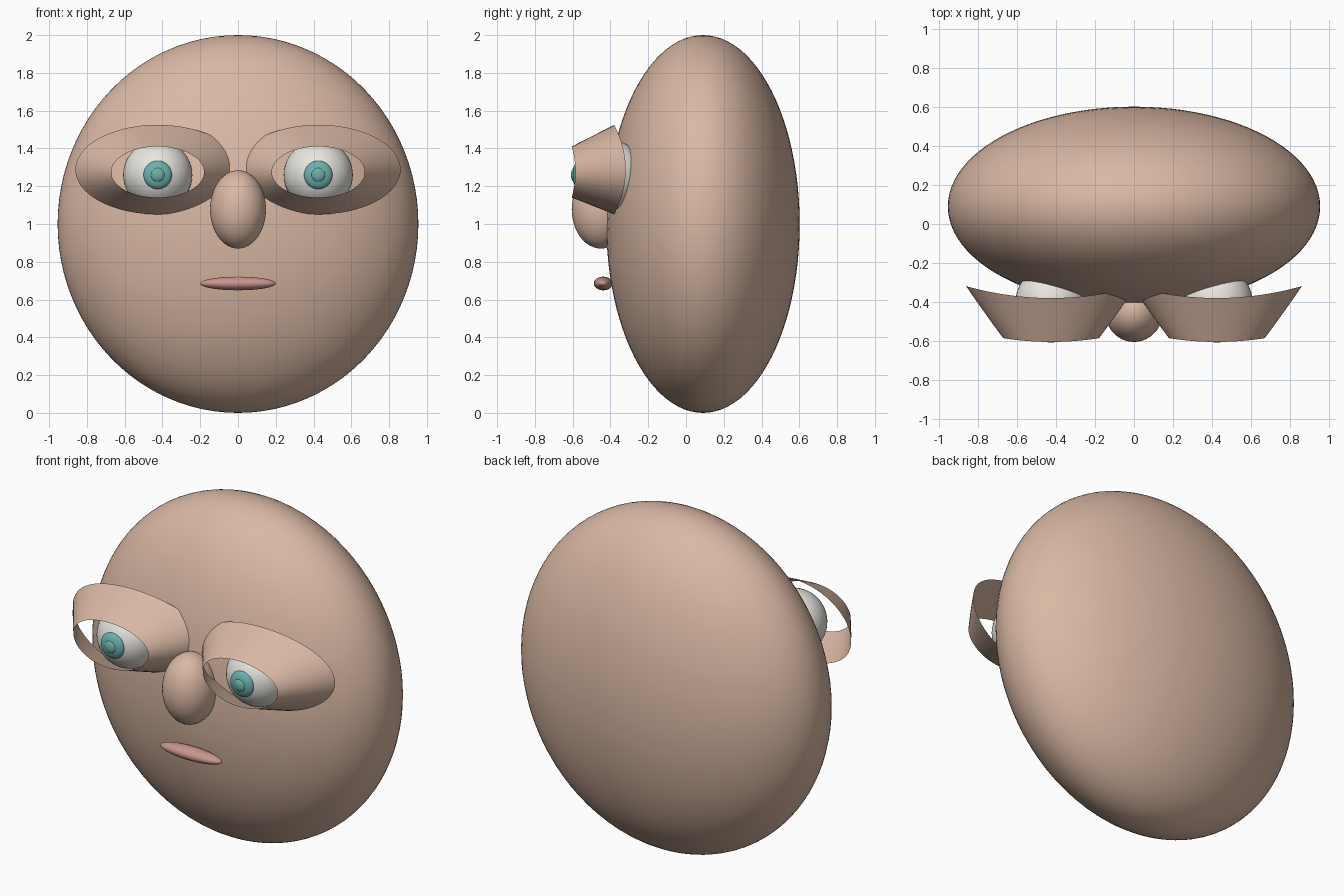
import bpy, bmesh
from math import cos, sin, pi

cube = bpy.data.objects.get("Cube")
if cube:
    bpy.data.objects.remove(cube, do_unlink=True)


def material(name, rgb):
    m = bpy.data.materials.new(name)
    m.use_nodes = True
    m.diffuse_color = (*rgb, 1)
    m.node_tree.nodes["Principled BSDF"].inputs["Base Color"].default_value = (*rgb, 1)
    return m


skin = material("skin", (0.70, 0.48, 0.37))
white = material("eye white", (0.80, 0.79, 0.75))
teal = material("iris teal", (0.15, 0.43, 0.43))
green = material("pupil green", (0.15, 0.43, 0.37))
pink = material("lip pink", (0.58, 0.30, 0.27))


def add_mesh(name, bm, mat):
    mesh = bpy.data.meshes.new(name)
    for f in bm.faces:
        f.smooth = True
    bm.to_mesh(mesh)
    bm.free()
    mesh.materials.append(mat)
    obj = bpy.data.objects.new(name, mesh)
    bpy.context.collection.objects.link(obj)
    return obj


def ellipsoid(name, center, radii, mat, segments=48):
    bm = bmesh.new()
    bmesh.ops.create_uvsphere(bm, u_segments=segments, v_segments=segments // 2, radius=1)
    bmesh.ops.scale(bm, vec=radii, verts=bm.verts)
    bmesh.ops.translate(bm, vec=center, verts=bm.verts)
    return add_mesh(name, bm, mat)


def eyelid(name, cx):
    # Open flared sleeve: narrow oval in front, wide oval behind, rims curved
    bm = bmesh.new()
    n, steps = 64, 6
    rings = []
    for s in range(steps + 1):
        t = s / steps
        rx = 0.246 + 0.19 * t
        rz = 0.135 + 0.102 * t
        ring = []
        for i in range(n):
            a = 2 * pi * i / n
            dx = rx * cos(a)
            y = -0.605 + 0.225 * t + 0.32 * dx * dx
            ring.append(bm.verts.new((cx + dx, y, 1.275 + 0.013 * t + rz * sin(a))))
        rings.append(ring)
    for r0, r1 in zip(rings, rings[1:]):
        for i in range(n):
            j = (i + 1) % n
            bm.faces.new((r0[i], r0[j], r1[j], r1[i]))
    bmesh.ops.recalc_face_normals(bm, faces=bm.faces)
    # Normals point away from the eye
    bm.normal_update()
    f = bm.faces[0] if not hasattr(bm.faces, "ensure_lookup_table") else next(iter(bm.faces))
    if f.normal.x * (f.calc_center_median().x - cx) < 0:
        bmesh.ops.reverse_faces(bm, faces=bm.faces)
    return add_mesh(name, bm, skin)


# Head, nose and mouth
ellipsoid("head", (0, 0.09, 1.0), (0.955, 0.512, 1.0), skin, 96)
ellipsoid("nose", (0, -0.45, 1.077), (0.148, 0.155, 0.207), skin)
ellipsoid("mouth", (0, -0.438, 0.685), (0.2, 0.05, 0.036), pink)

# Eyes and their lids, mirrored
for side, sx in (("left", 1), ("right", -1)):
    x = 0.425 * sx
    ellipsoid(side + "_eyeball", (x, -0.4, 1.26), (0.183, 0.183, 0.183), white)
    ellipsoid(side + "_iris", (x, -0.567, 1.26), (0.075, 0.033, 0.075), teal)
    ellipsoid(side + "_pupil", (x, -0.59, 1.26), (0.038, 0.019, 0.038), green, 32)
    eyelid(side + "_eyelid", x)
